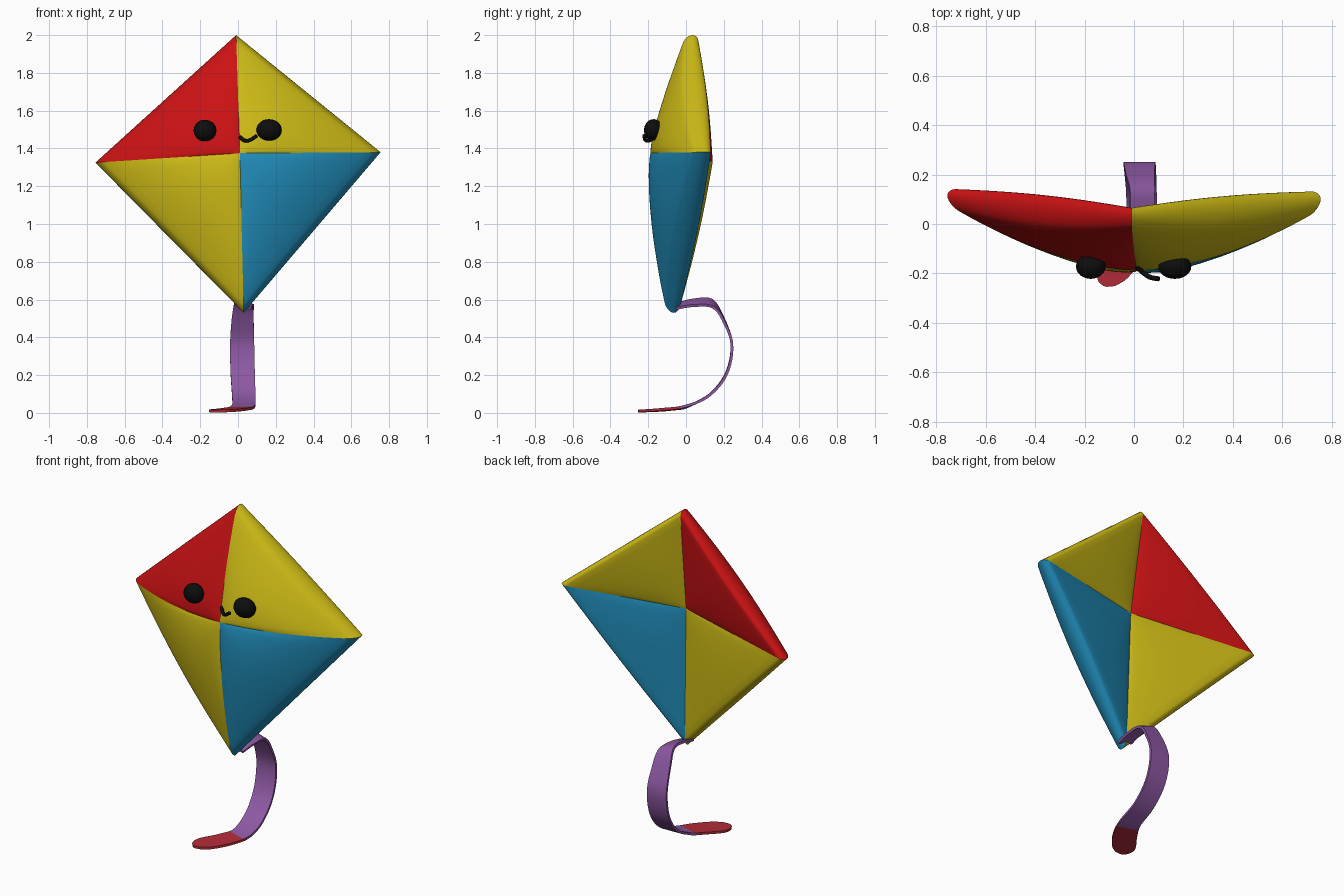
import bpy, bmesh, math
from mathutils import Vector

cube = bpy.data.objects.get("Cube")
if cube:
    bpy.data.objects.remove(cube, do_unlink=True)


def material(name, rgb):
    m = bpy.data.materials.new(name)
    m.use_nodes = True
    color = (*rgb, 1)
    m.diffuse_color = color
    bsdf = m.node_tree.nodes["Principled BSDF"]
    bsdf.inputs["Base Color"].default_value = color
    bsdf.inputs["Roughness"].default_value = 0.6
    return m


red = material("red", (0.6, 0.006, 0.007))
yellow = material("yellow", (0.62, 0.5, 0.008))
blue = material("blue", (0.015, 0.27, 0.5))
purple = material("purple", (0.27, 0.1, 0.37))
crimson = material("crimson", (0.45, 0.025, 0.04))
black = material("black", (0.004, 0.004, 0.004))


def finish(name, bm, *mats):
    mesh = bpy.data.meshes.new(name)
    bm.to_mesh(mesh)
    bm.free()
    obj = bpy.data.objects.new(name, mesh)
    bpy.context.collection.objects.link(obj)
    for m in mats:
        mesh.materials.append(m)
    for p in mesh.polygons:
        p.use_smooth = True
    return obj


def lerp(a, b, t):
    return a + (b - a) * t


# Kite corners: x, z, front y, back y, forward bow of the seam
TOP = (-0.01, 2.0, 0.0, 0.07, 0.015)
RIGHT = (0.755, 1.38, 0.06, 0.14, 0.05)
BOTTOM = (0.03, 0.53, -0.1, -0.03, 0.03)
LEFT = (-0.755, 1.325, 0.08, 0.15, 0.05)
CENTRE = (0.01, 1.375, -0.188, -0.015)
RIM = 0.06
STEPS = 24


def panel(name, a, b, mat):
    """Padded triangle from the centre to two corners, with a rounded rim."""
    bm = bmesh.new()
    flat = [(1 - RIM) * k / 14 for k in range(14)]
    arc = [math.pi * (k / 10 - 0.5) for k in range(11)]
    profile = [(r, -1) for r in flat]
    profile += [(1 - RIM + RIM * math.cos(t), math.sin(t)) for t in arc]
    profile += [(r, 1) for r in reversed(flat)]
    rows = []
    for i in range(STEPS + 1):
        s = i / STEPS
        x, z, front, back, bow = (lerp(p, q, s) for p, q in zip(a, b))
        puff = math.sin(math.pi * s)
        seam = math.sqrt(max(puff, 0))
        row = []
        for r, side in profile:
            hump = 4 * r * (1 - r)
            yf = lerp(CENTRE[2], front, r) - bow * hump - 0.015 * seam * hump - 0.03 * puff * r
            yb = lerp(CENTRE[3], back, r) + 0.01 * seam * hump + 0.012 * puff * r
            y = (yf + yb) / 2 + side * (yb - yf) / 2
            row.append(bm.verts.new((lerp(CENTRE[0], x, r), y, lerp(CENTRE[1], z, r))))
        rows.append(row)
    for p, q in zip(rows, rows[1:]):
        for j in range(len(profile) - 1):
            bm.faces.new((p[j], q[j], q[j + 1], p[j + 1]))
    bmesh.ops.remove_doubles(bm, verts=bm.verts, dist=0.0002)
    return finish(name, bm, mat)


panel("upper_right_panel", TOP, RIGHT, yellow)
panel("lower_right_panel", RIGHT, BOTTOM, blue)
panel("lower_left_panel", BOTTOM, LEFT, yellow)
panel("upper_left_panel", LEFT, TOP, red)

# Eyes
for name, x, z, w in (("left_eye", -0.175, 1.495, 0.06), ("right_eye", 0.165, 1.498, 0.067)):
    bm = bmesh.new()
    bmesh.ops.create_uvsphere(bm, u_segments=24, v_segments=16, radius=1)
    bmesh.ops.scale(bm, vec=(w, 0.05, 0.057), verts=bm.verts)
    bmesh.ops.translate(bm, vec=(x, -0.172, z), verts=bm.verts)
    finish(name, bm, black)


def spline(points, n):
    """Catmull-Rom samples through the points."""
    pts = [Vector(p) for p in points]
    pts = [2 * pts[0] - pts[1]] + pts + [2 * pts[-1] - pts[-2]]
    out = []
    for p0, p1, p2, p3 in zip(pts, pts[1:], pts[2:], pts[3:]):
        for k in range(n):
            t = k / n
            out.append(0.5 * (2 * p1 + (p2 - p0) * t + (2 * p0 - 5 * p1 + 4 * p2 - p3) * t ** 2
                              + (3 * p1 - p0 - 3 * p2 + p3) * t ** 3))
    return out + [pts[-2]]


# Smile
curve = bpy.data.curves.new("mouth", "CURVE")
curve.dimensions = "3D"
curve.bevel_depth = 0.01
curve.bevel_resolution = 3
curve.use_fill_caps = True
path = spline([(0.01, -0.17, 1.46), (0.035, -0.195, 1.442), (0.065, -0.215, 1.445), (0.1, -0.222, 1.468)], 6)
line = curve.splines.new("POLY")
line.points.add(len(path) - 1)
for point, co in zip(line.points, path):
    point.co = (*co, 1)
curve.materials.append(black)
bpy.context.collection.objects.link(bpy.data.objects.new("mouth", curve))

# Tail ribbon: centre path, then half width and sideways tilt at each station
stations = [
    ((0.025, -0.05, 0.565), (0.045, 0.012)),
    ((0.03, 0.04, 0.583), (0.048, 0.016)),
    ((0.032, 0.14, 0.578), (0.05, 0.018)),
    ((0.025, 0.2, 0.49), (0.058, 0.01)),
    ((0.022, 0.243, 0.36), (0.064, 0)),
    ((0.025, 0.215, 0.21), (0.064, 0)),
    ((0.03, 0.125, 0.095), (0.062, 0)),
    ((0.028, 0.0, 0.034), (0.062, 0)),
    ((-0.02, -0.1, 0.019), (0.068, 0)),
    ((-0.085, -0.19, 0.012), (0.066, 0)),
    ((-0.11, -0.235, 0.01), (0.04, 0)),
    ((-0.117, -0.252, 0.009), (0.008, 0)),
]
centres = spline([s[0] for s in stations], 6)
shape = spline([(*s[1], 0) for s in stations], 6)
bm = bmesh.new()
rings = []
for i, (c, (half, tilt, _)) in enumerate(zip(centres, shape)):
    along = (centres[min(i + 1, len(centres) - 1)] - centres[max(i - 1, 0)]).normalized()
    # Sideways direction turns with the path as the end swings round
    turn = along.x * 0.8
    across = Vector((1, -turn if along.y > 0 else turn, 0)).normalized() * half
    across.z = -tilt
    thick = along.cross(across).normalized() * 0.007
    rings.append([bm.verts.new(c + u * across + v * thick)
                  for u, v in ((-1, -1), (1, -1), (1, 1), (-1, 1))])
for p, q in zip(rings, rings[1:]):
    for j in range(4):
        k = (j + 1) % 4
        face = bm.faces.new((p[j], p[k], q[k], q[j]))
        mid = face.calc_center_median()
        # The last stretch of the ribbon is a different colour
        face.material_index = 1 if mid.y < -0.035 and mid.z < 0.1 else 0
bm.faces.new(rings[0])
bm.faces.new(rings[-1]).material_index = 1
bmesh.ops.recalc_face_normals(bm, faces=bm.faces)
tail = finish("tail_ribbon", bm, purple, crimson)
bpy.ops.object.select_all(action="DESELECT")
tail.select_set(True)
bpy.context.view_layer.objects.active = tail
bpy.ops.object.shade_smooth_by_angle(angle=math.radians(40))
